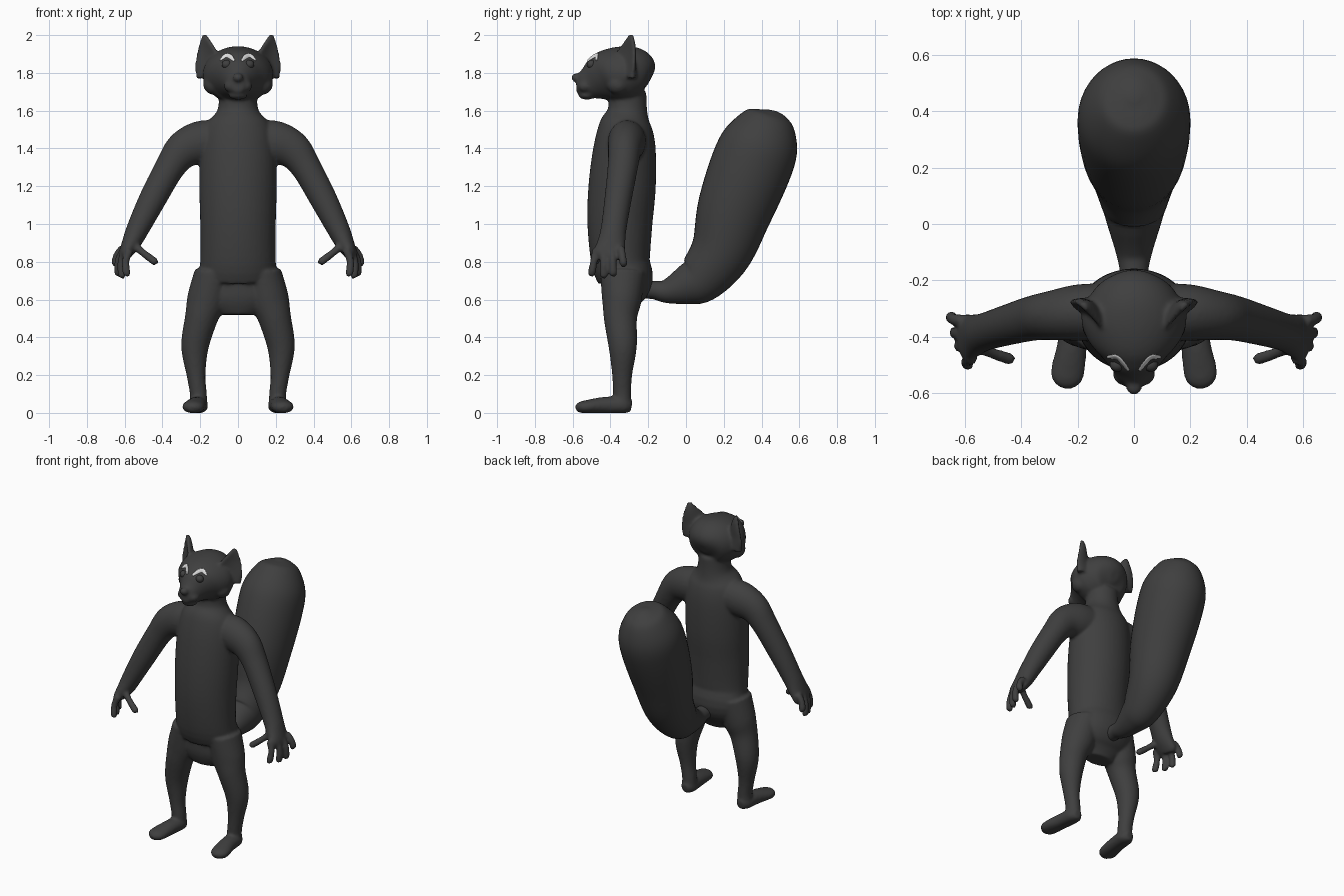
import bpy, bmesh, math
from mathutils import Vector

old = bpy.data.objects.get("Cube")
if old:
    bpy.data.objects.remove(old, do_unlink=True)


def material(name, color):
    m = bpy.data.materials.new(name)
    m.use_nodes = True
    m.diffuse_color = (*color, 1)
    b = next(n for n in m.node_tree.nodes if n.type == 'BSDF_PRINCIPLED')
    b.inputs["Base Color"].default_value = (*color, 1)
    b.inputs["Roughness"].default_value = 0.8
    return m


fur = material("charcoal fur", (0.05, 0.05, 0.05))
white = material("pale brow", (0.75, 0.75, 0.75))


def spline(a, b, c, d, t):
    return 0.5 * (2 * b + (c - a) * t + (2 * a - 5 * b + 4 * c - d) * t ** 2
                  + (3 * b - a - 3 * c + d) * t ** 3)


def loft(name, rings, side=(1, 0, 0), mirror=1, mat=fur, cup=0, sides=24, steps=5):
    """Smooth tube through rings of (x, y, z, half width, half depth)."""
    pts = []
    for i in range(len(rings) - 1):
        q = [rings[max(0, min(len(rings) - 1, i + k))] for k in (-1, 0, 1, 2)]
        for s in range(steps):
            pts.append([spline(*v, s / steps) for v in zip(*q)])
    pts.append(rings[-1])
    bm, loops = bmesh.new(), []
    for i, p in enumerate(pts):
        tan = Vector(pts[min(i + 1, len(pts) - 1)][:3]) - Vector(pts[max(i - 1, 0)][:3])
        tan.normalize()
        u = Vector(side)
        u = (u - tan * u.dot(tan)).normalized()
        w = tan.cross(u)
        loop = []
        for k in range(sides):
            t = math.tau * k / sides
            c = Vector(p[:3]) + u * p[3] * math.cos(t)
            c += w * (p[4] * math.sin(t) + cup * p[3] * math.cos(t) ** 2)
            loop.append(bm.verts.new((c.x * mirror, c.y, max(c.z, 0))))
        loops.append(loop)
    for a, b in zip(loops, loops[1:]):
        for k in range(sides):
            n = (k + 1) % sides
            bm.faces.new((a[k], a[n], b[n], b[k]))
    bm.faces.new(loops[0])
    bm.faces.new(loops[-1])
    bmesh.ops.recalc_face_normals(bm, faces=bm.faces)
    for f in bm.faces:
        f.smooth = True
    return finish(name, bm, mat)


def finish(name, bm, mat):
    me = bpy.data.meshes.new(name)
    bm.to_mesh(me)
    bm.free()
    me.materials.append(mat)
    ob = bpy.data.objects.new(name, me)
    bpy.context.collection.objects.link(ob)
    return ob


def ball(name, loc, size):
    bm = bmesh.new()
    bmesh.ops.create_uvsphere(bm, u_segments=20, v_segments=12, radius=1)
    for v in bm.verts:
        v.co = Vector([c * s + l for c, s, l in zip(v.co, size, loc)])
    for f in bm.faces:
        f.smooth = True
    return finish(name, bm, fur)


# Torso and neck, from crotch to head
torso = [(.52, -.345, .10, .06), (.6, -.34, .2, .1), (.7, -.315, .215, .14),
         (.8, -.345, .2, .155), (1, -.35, .2, .172), (1.2, -.338, .205, .178),
         (1.4, -.325, .2, .165), (1.52, -.32, .175, .14), (1.6, -.31, .11, .105),
         (1.7, -.31, .1, .1)]
parts = [loft("torso", [(0, y, z, a, b) for z, y, a, b in torso], sides=40)]

# Head, from back of skull to snout
head = [(-.186, 1.77, .03, .04), (-.21, 1.78, .115, .11), (-.27, 1.79, .165, .145),
        (-.34, 1.79, .187, .15), (-.41, 1.785, .165, .14), (-.46, 1.77, .12, .12),
        (-.51, 1.75, .08, .09), (-.555, 1.737, .055, .06), (-.58, 1.737, .03, .035)]
parts.append(loft("head", [(0, y, z, a, b) for y, z, a, b in head], sides=40))
parts.append(ball("nose", (0, -.582, 1.775), (.028, .025, .024)))
parts.append(ball("chin", (0, -.525, 1.682), (.05, .045, .024)))

# Limbs and ears, one set per side
leg = [(.13, -.335, .74, .1, .12), (.165, -.34, .6, .105, .105), (.195, -.347, .5, .087, .088),
       (.228, -.335, .35, .073, .075), (.222, -.338, .2, .05, .053),
       (.21, -.338, .1, .045, .048), (.21, -.335, .02, .05, .045)]
foot = [(.21, -.288, .035, .025, .03), (.21, -.33, .04, .05, .045), (.22, -.43, .04, .053, .045),
        (.235, -.52, .033, .06, .036), (.24, -.56, .028, .05, .03), (.243, -.582, .02, .02, .015)]
arm = [(.1, -.31, 1.44, .1, .11), (.2, -.315, 1.43, .1, .115), (.29, -.325, 1.39, .088, .1),
       (.36, -.335, 1.3, .08, .08), (.453, -.36, 1.13, .072, .072), (.53, -.383, .975, .068, .06),
       (.565, -.395, .9, .075, .05), (.595, -.405, .845, .085, .036), (.607, -.41, .82, .07, .025)]
ear = [(.135, -.31, 1.78, .085, .04), (.145, -.305, 1.86, .085, .026),
       (.158, -.295, 1.92, .064, .02), (.17, -.29, 1.97, .034, .017), (.178, -.29, 2.005, .012, .01)]
# Fingers: knuckle then tip
fingers = [((.575, -.475, .86), (.59, -.5, .735)), ((.6, -.435, .85), (.615, -.435, .725)),
           ((.61, -.39, .85), (.635, -.385, .735)), ((.61, -.345, .87), (.65, -.33, .785)),
           ((.55, -.435, .89), (.44, -.48, .8))]
for m, s in ((1, "left"), (-1, "right")):
    parts.append(loft(s + "_leg", leg, mirror=m))
    parts.append(loft(s + "_foot", foot, mirror=m))
    parts.append(loft(s + "_arm", arm, side=(0, 1, 0), mirror=m))
    parts.append(loft(s + "_ear", ear, side=(.76, .65, 0), mirror=m, cup=-.35))
    parts.append(ball(s + "_muzzle", (m * .035, -.535, 1.73), (.04, .038, .034)))
    parts.append(ball(s + "_cheek", (m * .13, -.36, 1.74), (.055, .06, .055)))
    for base, tip in fingers:
        a, b = Vector(base), Vector(tip)
        mid = a.lerp(b, .5) + Vector((.012, 0, .006))
        end = b + (b - a).normalized() * .012
        rings = [(*a, .024, .024), (*mid, .02, .02), (*b, .021, .021), (*end, .008, .008)]
        parts.append(loft(s + "_finger", rings, side=(0, 1, 0), mirror=m, sides=12))

# Blend the parts into one smooth skin
bpy.ops.object.select_all(action='DESELECT')
for p in parts:
    p.select_set(True)
body = parts[0]
bpy.context.view_layer.objects.active = body
bpy.ops.object.join()
body.name = "body"
remesh = body.modifiers.new("skin", 'REMESH')
remesh.mode = 'VOXEL'
remesh.voxel_size = .009
remesh.use_smooth_shade = True
smooth = body.modifiers.new("soften", 'SMOOTH')
smooth.factor = .5
smooth.iterations = 6
for mod in ("skin", "soften"):
    bpy.ops.object.modifier_apply(modifier=mod)

# Bushy tail
tail = [(-.24, .655, .05, .05), (-.17, .65, .05, .048), (-.10, .645, .065, .065),
        (0, .675, .095, .105), (.085, .72, .12, .135), (.19, .86, .155, .165),
        (.26, 1.08, .185, .2), (.345, 1.305, .2, .215), (.4, 1.44, .19, .2),
        (.44, 1.55, .13, .14), (.452, 1.585, .075, .085), (.456, 1.602, .02, .02)]
loft("tail", [(0, y, z, a, b) for y, z, a, b in tail], sides=40)


def on_face(x, z):
    hit, loc, normal, index = body.ray_cast((x, -2, z), (0, 1, 0))
    return loc


# Eyes and brows resting on the face
brow = [(.02, 1.864, .006), (.038, 1.882, .013), (.06, 1.892, .014), (.08, 1.88, .01), (.094, 1.866, .004)]
for m, s in ((1, "left"), (-1, "right")):
    p = on_face(m * .06, 1.845)
    ball(s + "_eye", (p.x, p.y + .012, p.z), (.026, .024, .024))
    rings = [(*on_face(x, z), w, .0045) for x, z, w in brow]
    rings = [(abs(r[0]), r[1] - .002, *r[2:]) for r in rings]
    loft(s + "_brow", rings, side=(0, .55, 1), mirror=m, mat=white, sides=12)
